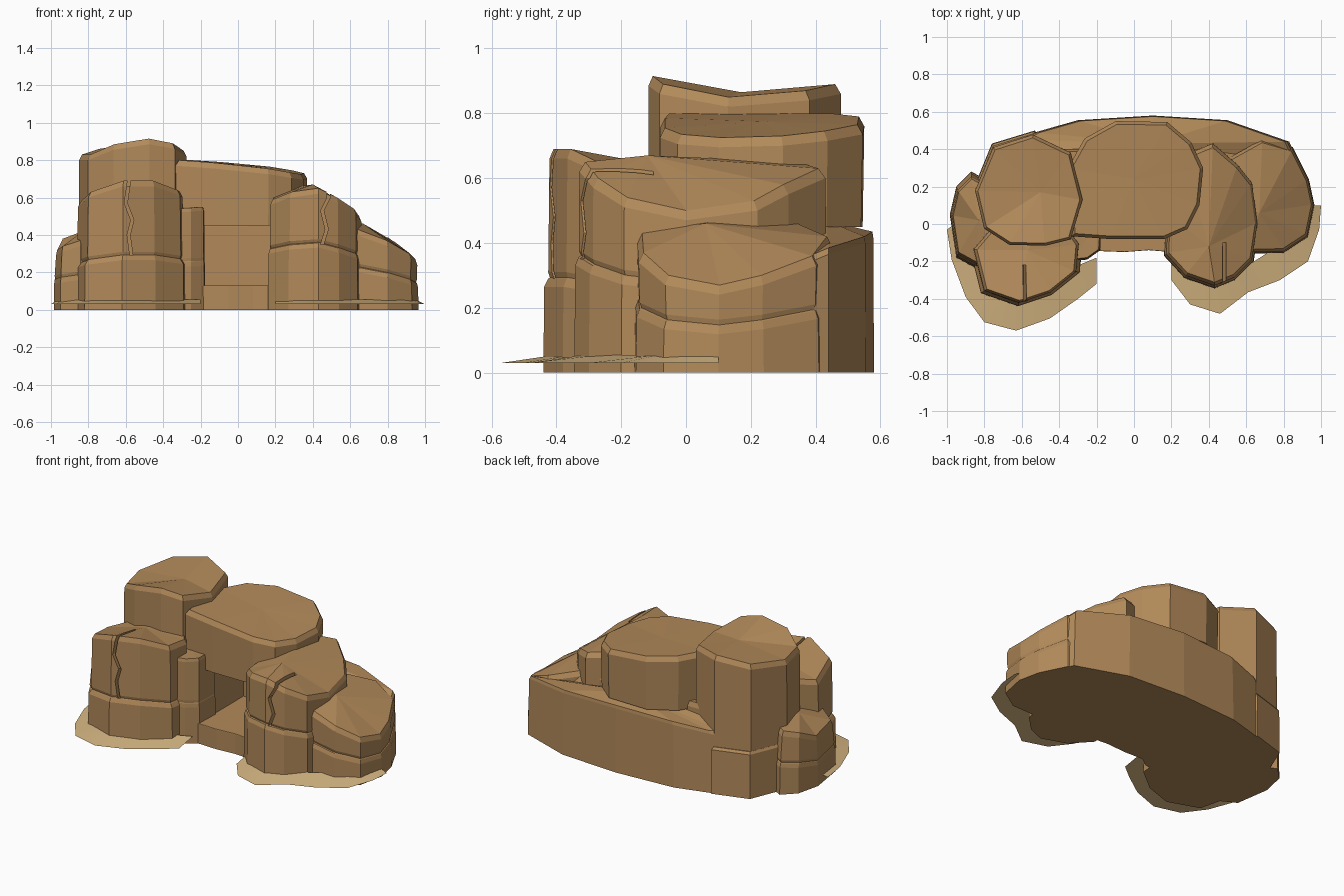
import bpy, bmesh
from mathutils import Vector


def material(name, rgb):
    m = bpy.data.materials.new(name)
    m.diffuse_color = (*rgb, 1)
    return m


ROCK = material("sandstone brown", (0.445, 0.254, 0.102))
SAND = material("pale sand", (0.66, 0.46, 0.22))


def make(name, bm, mat):
    bmesh.ops.recalc_face_normals(bm, faces=bm.faces)
    me = bpy.data.meshes.new(name)
    bm.to_mesh(me)
    bm.free()
    me.materials.append(mat)
    ob = bpy.data.objects.new(name, me)
    bpy.context.collection.objects.link(ob)
    return ob


def rock(name, pts, tier=None, peak=None, z0=0.0, taper=0.96, bevel=0.03, ledge=0.96, foot=1.0, rim=0.05):
    """Loft an outline of (x, y, top height) upward, with an optional ledge and chamfered rim."""
    bm = bmesh.new()
    n = len(pts)
    c = sum((Vector(p) for p in pts), Vector()) / n
    rings = [(foot, 0, 0)]                      # scale, share of height, offset
    if tier:
        rings += [(0.99, tier, -0.025), (ledge, tier, 0), (ledge - 0.02, tier, 0.004), (ledge, tier, 0.02)]
    rings += [(taper, 1, -bevel), (taper - rim, 1, 0)]
    loops = []
    for s, f, o in rings:
        loops.append([bm.verts.new((c.x + (x - c.x) * s, c.y + (y - c.y) * s, z0 + f * (z - z0) + o))
                      for x, y, z in pts])
    for a, b in zip(loops, loops[1:]):
        for i in range(n):
            j = (i + 1) % n
            bm.faces.new((a[i], a[j], b[j], b[i]))
    bm.faces.new(loops[0])
    top = bm.verts.new(peak or c)
    for i in range(n):
        bm.faces.new((loops[-1][i], loops[-1][(i + 1) % n], top))
    return make(name, bm, ROCK)


def crack(target, path, y0, y1, width=0.016):
    """Cut a zigzag slit, drawn in x and z, into the front of a boulder."""
    bm = bmesh.new()
    loops = [[bm.verts.new((x + dx, y, z)) for dx, y in
              ((-width / 2, y0), (width / 2, y0), (width / 2, y1), (-width / 2, y1))] for x, z in path]
    for a, b in zip(loops, loops[1:]):
        for i in range(4):
            j = (i + 1) % 4
            bm.faces.new((a[i], a[j], b[j], b[i]))
    bm.faces.new(loops[0])
    bm.faces.new(loops[-1])
    cutter = make(target.name + "_crack_cutter", bm, ROCK)
    cutter.hide_render = True
    cutter.hide_viewport = True
    mod = target.modifiers.new("crack", "BOOLEAN")
    mod.operation, mod.solver, mod.object = "DIFFERENCE", "EXACT", cutter


def flat(z, pts):
    return [(x, y, z) for x, y in pts]


# Long curved back wall, leaning slightly inward, and its low left end
rock("back_wall", [(-0.6, 0.45, 0.4), (-0.53, 0.49, 0.4), (-0.3, 0.555, 0.425), (0.1, 0.58, 0.435),
                   (0.5, 0.555, 0.42), (0.83, 0.44, 0.385), (0.88, 0.33, 0.34), (0.6, 0.32, 0.45),
                   (0.3, 0.32, 0.47), (-0.4, 0.32, 0.46)],
     peak=(0.1, 0.43, 0.47), taper=0.985, bevel=0.02, rim=0.02)
rock("left_base", flat(0.3, [(-0.875, 0.15), (-0.76, 0.43), (-0.53, 0.5), (-0.4, 0.3), (-0.5, 0.0), (-0.8, 0.0)]),
     taper=0.985, bevel=0.015)

# Cave floor and side walls
rock("cave_floor", flat(0.13, [(-0.4, -0.1), (-0.18, -0.145), (-0.05, -0.15), (0.08, -0.14), (0.2, -0.15),
                               (0.4, -0.1), (0.4, 0.4), (-0.4, 0.4)]), taper=1.0, bevel=0.003, rim=0.01)
rock("cave_left_wall", flat(0.5, [(-0.42, -0.06), (-0.185, -0.06), (-0.185, 0.4), (-0.42, 0.4)]), taper=1)
rock("cave_right_wall", flat(0.5, [(0.17, -0.06), (0.42, -0.06), (0.42, 0.4), (0.17, 0.4)]), taper=1)

# Broad roof boulder over the cave
rock("centre_boulder", [(-0.36, 0.3, 0.8), (-0.27, 0.46, 0.8), (-0.1, 0.555, 0.79), (0.18, 0.55, 0.765),
                        (0.31, 0.44, 0.745), (0.375, 0.3, 0.73), (0.355, 0.1, 0.725), (0.29, -0.03, 0.735),
                        (0.165, -0.085, 0.755), (-0.13, -0.085, 0.785), (-0.34, -0.07, 0.8)],
     z0=0.45, peak=(0.0, 0.24, 0.775), taper=0.985, foot=0.97)

# Tall boulder
rock("tall_boulder", [(-0.86, 0.18, 0.83), (-0.76, 0.42, 0.86), (-0.54, 0.49, 0.89), (-0.33, 0.39, 0.87),
                      (-0.265, 0.13, 0.85), (-0.33, -0.09, 0.89), (-0.47, -0.125, 0.915),
                      (-0.67, -0.12, 0.885), (-0.81, -0.03, 0.83)],
     peak=(-0.5, 0.17, 0.865), taper=0.965, foot=0.97)

# Front left boulder with ledge and crack
left = rock("front_left_boulder", [(-0.88, -0.13, 0.58), (-0.82, -0.37, 0.63), (-0.62, -0.44, 0.69),
                                   (-0.44, -0.38, 0.69), (-0.29, -0.26, 0.64), (-0.275, -0.1, 0.63),
                                   (-0.4, 0.08, 0.64), (-0.7, 0.08, 0.62)],
            tier=0.42, peak=(-0.57, -0.14, 0.65), taper=0.925, ledge=0.94)
crack(left, [(-0.57, 0.29), (-0.585, 0.4), (-0.565, 0.48), (-0.6, 0.57), (-0.575, 0.74)], -0.6, -0.22)

# Low rock at far left
rock("low_left_rock", [(-0.985, 0.05, 0.32), (-0.95, 0.2, 0.38), (-0.87, 0.28, 0.4), (-0.72, 0.2, 0.42),
                       (-0.72, -0.2, 0.4), (-0.84, -0.24, 0.37), (-0.95, -0.18, 0.34)],
     tier=0.5, peak=(-0.83, 0.02, 0.42), taper=0.9)

# Stepped pillar beside the cave
rock("cave_pillar", [(-0.34, -0.2, 0.54), (-0.25, -0.19, 0.545), (-0.18, -0.14, 0.55), (-0.175, 0.02, 0.55),
                     (-0.36, 0.05, 0.55)], tier=0.47, taper=0.94, bevel=0.02)

# Front right boulder with sloping shoulder and crack
right = rock("front_right_boulder", [(0.16, -0.17, 0.59), (0.27, -0.29, 0.63), (0.43, -0.345, 0.65),
                                     (0.54, -0.3, 0.6), (0.64, -0.2, 0.54), (0.67, 0.0, 0.5),
                                     (0.64, 0.23, 0.53), (0.56, 0.33, 0.58), (0.42, 0.45, 0.63),
                                     (0.25, 0.38, 0.65), (0.17, 0.05, 0.61)],
             tier=0.55, peak=(0.4, -0.12, 0.67), taper=0.955)
crack(right, [(0.45, 0.35), (0.475, 0.43), (0.45, 0.53), (0.485, 0.6), (0.47, 0.74)], -0.5, -0.1)

# Low sloping rock at far right
rock("low_right_rock", [(0.6, -0.16, 0.44), (0.8, -0.155, 0.37), (0.93, -0.07, 0.3), (0.965, 0.1, 0.27),
                        (0.935, 0.24, 0.3), (0.85, 0.41, 0.36), (0.68, 0.46, 0.42), (0.5, 0.36, 0.46),
                        (0.5, 0.1, 0.48)],
     tier=0.53, peak=(0.67, 0.06, 0.46), taper=0.97)


def apron(name, outer, inner):
    """Thin sand strip, higher against the rocks."""
    bm = bmesh.new()
    a = [bm.verts.new((x, y, 0.03)) for x, y in outer]
    b = [bm.verts.new((x, y, 0.055)) for x, y in inner]
    for i in range(len(a) - 1):
        bm.faces.new((a[i], a[i + 1], b[i + 1], b[i]))
    ob = make(name, bm, SAND)
    for p in ob.data.polygons:
        p.use_smooth = True
    if ob.data.polygons[0].normal.z < 0:
        ob.data.flip_normals()


# Sand drifts at the foot of the rocks
apron("left_sand", [(-1, -0.03), (-0.975, -0.19), (-0.9, -0.39), (-0.8, -0.525), (-0.63, -0.57), (-0.45, -0.505),
                    (-0.3, -0.4), (-0.2, -0.32)],
      [(-0.96, 0.0), (-0.93, -0.15), (-0.83, -0.25), (-0.77, -0.35), (-0.62, -0.4), (-0.46, -0.34),
       (-0.32, -0.23), (-0.2, -0.18)])
apron("right_sand", [(0.2, -0.3), (0.3, -0.43), (0.46, -0.48), (0.61, -0.365), (0.78, -0.3), (0.93, -0.2),
                     (0.99, -0.03), (1, 0.1)],
      [(0.2, -0.15), (0.3, -0.26), (0.44, -0.31), (0.55, -0.26), (0.75, -0.13), (0.88, -0.08), (0.93, 0.0),
       (0.95, 0.1)])
